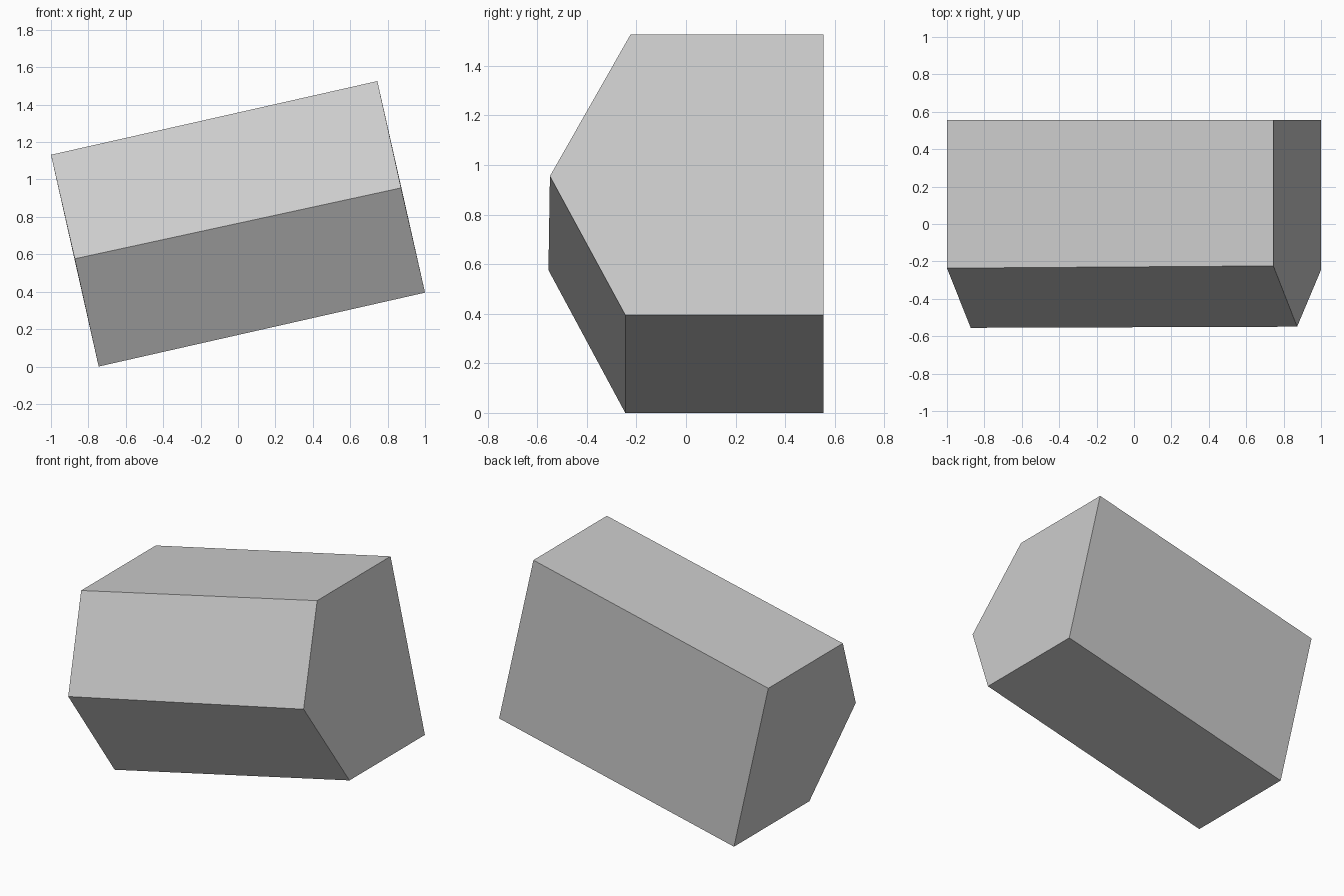
import bpy, bmesh

if "Cube" in bpy.data.objects:
    bpy.data.objects.remove(bpy.data.objects["Cube"])

# Five-sided end outlines (x, y, z), running from back bottom round the front to back top
left_end = [(-0.745, 0.555, 0.0), (-0.745, -0.245, 0.0), (-0.873, -0.555, 0.576),
            (-1.0, -0.236, 1.132), (-1.0, 0.555, 1.132)]
right_end = [(1.0, 0.555, 0.395), (1.0, -0.245, 0.395), (0.872, -0.549, 0.955),
             (0.745, -0.224, 1.526), (0.745, 0.555, 1.526)]

# Tilted block: extrude the left outline, then settle the far end on the right outline
bm = bmesh.new()
start = bm.faces.new([bm.verts.new(p) for p in left_end])
loop = list(start.verts)
far = [bm.verts.new(p) for p in right_end]
bm.faces.new(far)
for i in range(len(loop)):
    j = (i + 1) % len(loop)
    bm.faces.new((loop[i], loop[j], far[j], far[i]))
bmesh.ops.recalc_face_normals(bm, faces=bm.faces)

mesh = bpy.data.meshes.new("tilted_block")
bm.to_mesh(mesh)
bm.free()
bpy.context.collection.objects.link(bpy.data.objects.new("tilted_block", mesh))
